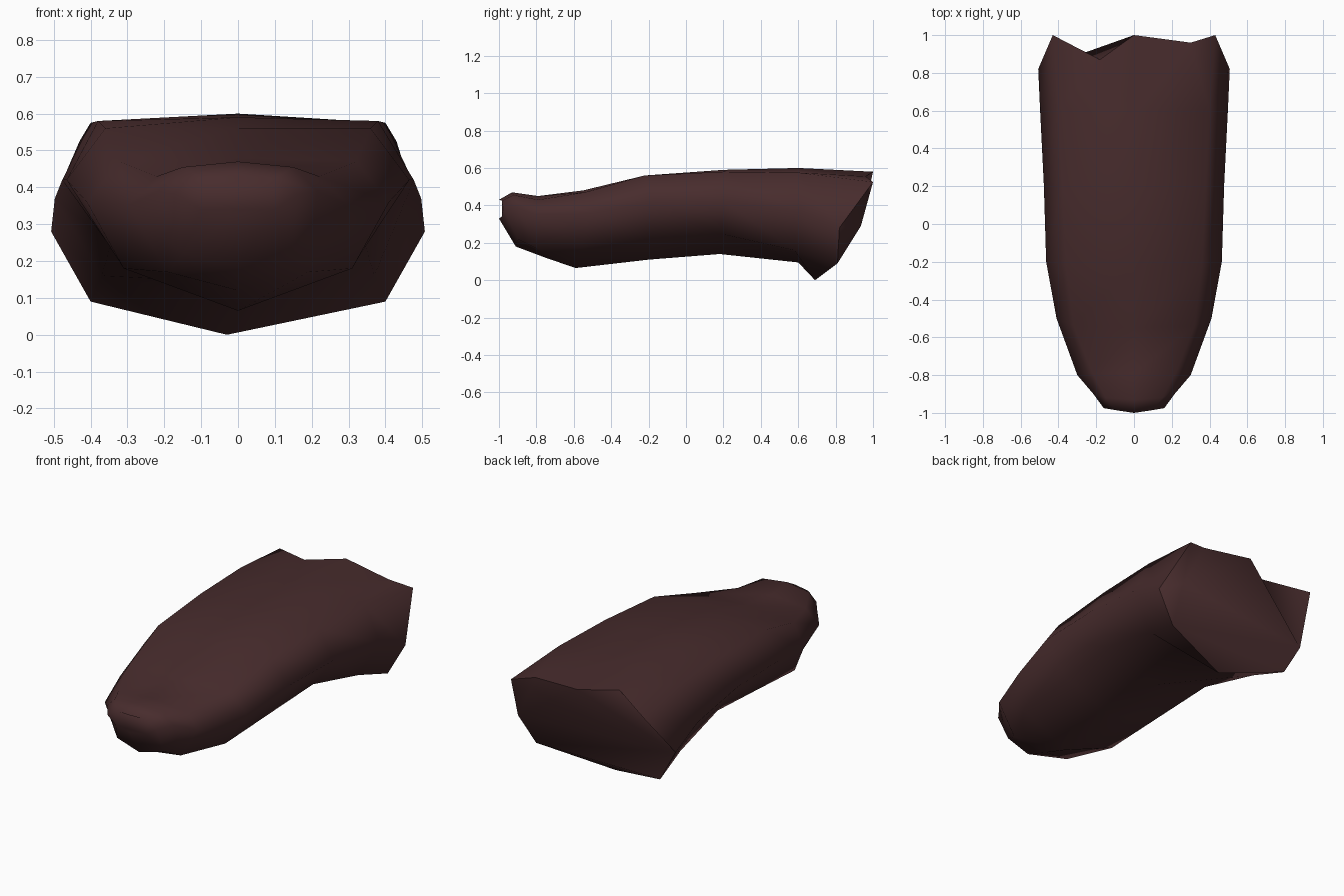
import bpy, bmesh

if "Cube" in bpy.data.objects:
    bpy.data.objects.remove(bpy.data.objects["Cube"])

# Half sections from tip to root: top(y,z), top edge, side, lower edge (x,y,z), bottom(y,z)
SECTIONS = [
    ((-1.0, .43), (.10, -.985, .425), (.16, -.975, .38), (.10, -.985, .34), (-1.0, .33)),
    ((-.93, .47), (.15, -.92, .455), (.215, -.90, .39), (.15, -.90, .22), (-.91, .18)),
    ((-.79, .45), (.22, -.79, .43), (.30, -.80, .35), (.19, -.80, .17), (-.75, .12)),
    ((-.55, .48), (.32, -.54, .47), (.41, -.50, .36), (.31, -.56, .18), (-.59, .065)),
    ((-.22, .56), (.36, -.22, .56), (.465, -.20, .42), (.33, -.18, .215), (-.20, .11)),
    ((.20, .59), (.38, .20, .58), (.477, .20, .42), (.345, .20, .245), (.18, .14)),
    ((.60, .60), (.40, .60, .575), (.497, .60, .37), (.37, .58, .16), (.60, .095)),
    ((1.0, .58), (.43, 1.0, .525), (.507, .82, .28), (.40, .81, .09), (.69, 0)),
]

bm = bmesh.new()


def face(*verts):
    f = bm.faces.new(verts)
    f.smooth = True
    return f


def ring(section):
    """Mirror one half section into a closed eight point loop."""
    top, *side, bottom = section
    pts = [(0, *top)] + side + [(0, *bottom)]
    pts += [(-x, y, z) for x, y, z in reversed(side)]
    return [bm.verts.new(p) for p in pts]


# Lofted tongue body
rings = [ring(s) for s in SECTIONS]
for a, b in zip(rings, rings[1:-1]):
    for i in range(8):
        j = (i + 1) % 8
        face(a[i], a[j], b[j], b[i])

# Last span, with notches in the upper root edge
a, b = rings[-2:]
b[4].co.x = -.03
notch_l = bm.verts.new((-.18, .87, .575))
notch_r = bm.verts.new((.30, .96, .555))
for i in range(1, 7):
    face(a[i], a[i + 1], b[i + 1], b[i])
face(a[7], a[0], notch_l)
face(a[0], b[0], notch_l)
face(a[7], notch_l, b[7])
face(a[0], b[0], notch_r)
face(a[0], notch_r, a[1])
face(a[1], notch_r, b[1])

# Rounded tip
face(*rings[0])

# Root cut: bulged right side, slanted end and a thin flap on the left
right = bm.verts.new((.43, .935, .29))
cut = [face(*t) for t in (
    (b[1], b[2], right), (b[2], b[3], right),
    (b[0], notch_r, right), (notch_r, b[1], right), (b[0], right, b[6]),
    (right, b[3], b[6]), (b[3], b[5], b[6]), (b[3], b[4], b[5]),
    (b[0], notch_l, b[6]), (notch_l, b[7], b[6]))]

bmesh.ops.recalc_face_normals(bm, faces=bm.faces)

# Crisp rim around the cut
for e in bm.edges:
    e.smooth = sum(f in cut for f in e.link_faces) != 1

mesh = bpy.data.meshes.new("tongue")
bm.to_mesh(mesh)
bm.free()
tongue = bpy.data.objects.new("tongue", mesh)
bpy.context.collection.objects.link(tongue)

# Dark reddish brown flesh
mat = bpy.data.materials.new("dark red brown")
mat.diffuse_color = (.064, .025, .026, 1)
mat.use_nodes = True
mat.node_tree.nodes["Principled BSDF"].inputs["Base Color"].default_value = mat.diffuse_color
mesh.materials.append(mat)
